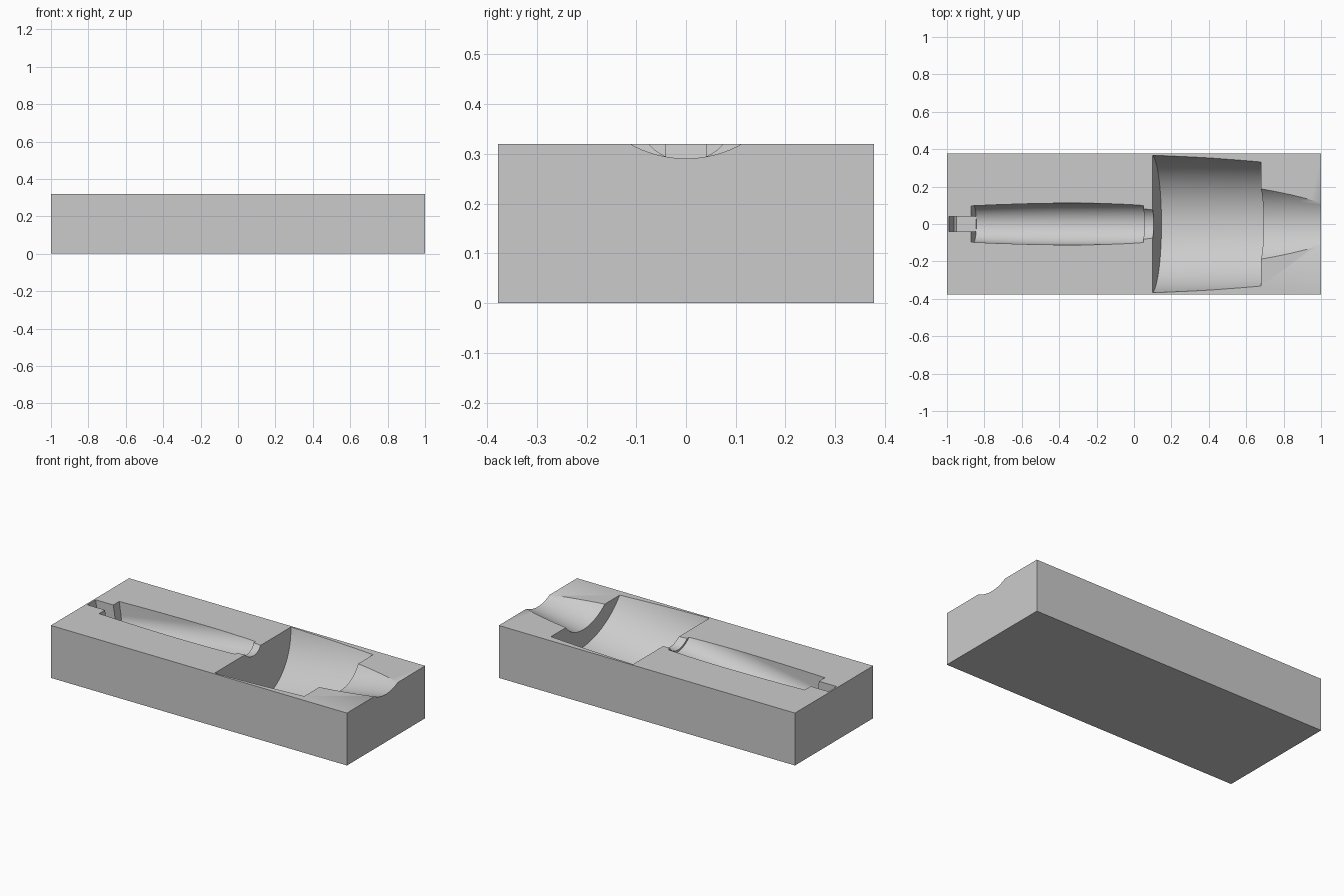
import bpy, bmesh
from math import sin, cos, pi, radians
from mathutils import Matrix

if "Cube" in bpy.data.objects:
    bpy.data.objects.remove(bpy.data.objects["Cube"])

LENGTH, WIDTH, HEIGHT = 2.0, 0.755, 0.32
# Tilted axis of the hollow: it crosses the top face at x = -0.33
TILT = Matrix.Translation((-0.33, 0, HEIGHT)) @ Matrix.Rotation(radians(-8.8), 4, 'Y')


def new_object(name, bm):
    bmesh.ops.recalc_face_normals(bm, faces=bm.faces)
    mesh = bpy.data.meshes.new(name)
    bm.to_mesh(mesh)
    bm.free()
    ob = bpy.data.objects.new(name, mesh)
    bpy.context.collection.objects.link(ob)
    return ob


def loft(name, rings):
    """Skin closed rings of points and cap both ends."""
    bm = bmesh.new()
    loops = [[bm.verts.new(TILT @ Matrix.Translation(p).to_translation()) for p in r] for r in rings]
    for a, b in zip(loops, loops[1:]):
        for i in range(len(a)):
            j = (i + 1) % len(a)
            bm.faces.new((a[i], a[j], b[j], b[i]))
    bm.faces.new(loops[0])
    bm.faces.new(loops[-1])
    return new_object(name, bm)


def trough_ring(s, r, steps=48):
    """Half circle below the axis with straight walls above it."""
    arc = [(s, -r * cos(pi * i / steps), -r * sin(pi * i / steps)) for i in range(steps + 1)]
    return [(s, -r, 0.4)] + arc + [(s, r, 0.4)]


# Block
bm = bmesh.new()
bmesh.ops.create_cube(bm, size=1, matrix=Matrix.Translation((0, 0, HEIGHT / 2))
                      @ Matrix.Diagonal((LENGTH, WIDTH, HEIGHT, 1)))
block = new_object("tray_block", bm)

# Hollow: handle, neck, cup and tail as (distance along axis, radius)
profile = [(-0.534, 0.097), (-0.40, 0.103), (-0.25, 0.108), (-0.10, 0.111),
           (0.05, 0.112), (0.20, 0.113), (0.375, 0.115),
           (0.375, 0.100), (0.425, 0.100),
           (0.425, 0.373), (0.70, 0.371), (0.998, 0.366),
           (0.998, 0.243), (1.20, 0.236), (1.45, 0.228)]
hollow = loft("hollow_cutter", [trough_ring(s, r) for s, r in profile])

# Narrow slot at the handle end, with a chamfered floor
slot_side = [(-0.652, 0.4), (-0.652, -0.075), (-0.641, -0.086), (-0.50, -0.086), (-0.50, 0.4)]
slot = loft("slot_cutter", [[(s, y, h) for s, h in slot_side] for y in (-0.04, 0.04)])

# Cut both shapes out of the block
bpy.context.view_layer.objects.active = block
for cutter in (hollow, slot):
    cutter.hide_render = True
    mod = block.modifiers.new("cut", 'BOOLEAN')
    mod.operation = 'DIFFERENCE'
    mod.solver = 'EXACT'
    mod.object = cutter
    bpy.ops.object.modifier_apply(modifier=mod.name)
    bpy.data.objects.remove(cutter)

# Colour and shading
grey = bpy.data.materials.new("plain_grey")
grey.use_nodes = True
colour = (0.6, 0.6, 0.6, 1)
grey.diffuse_color = colour
grey.node_tree.nodes["Principled BSDF"].inputs["Base Color"].default_value = colour
block.data.materials.clear()
block.data.materials.append(grey)
bpy.ops.object.select_all(action='DESELECT')
block.select_set(True)
bpy.ops.object.shade_smooth_by_angle(angle=radians(30))
